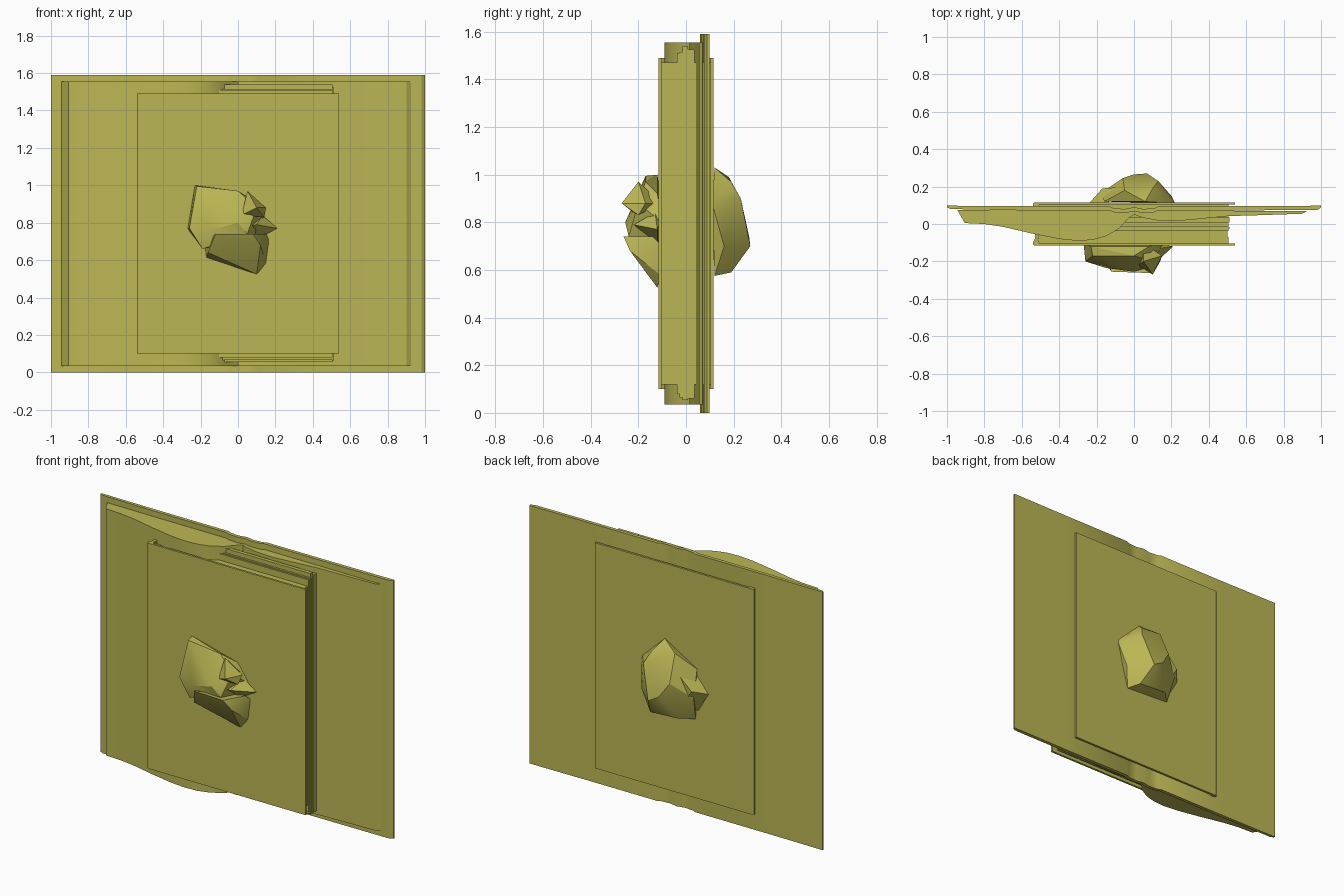
import bpy, bmesh
from mathutils import Vector

mat = bpy.data.materials.new("olive")
mat.diffuse_color = (0.50, 0.47, 0.09, 1)


def finish(bm, name, angle=0.5):
    bmesh.ops.recalc_face_normals(bm, faces=bm.faces)
    me = bpy.data.meshes.new(name)
    bm.to_mesh(me)
    bm.free()
    ob = bpy.data.objects.new(name, me)
    bpy.context.collection.objects.link(ob)
    me.materials.append(mat)
    bpy.ops.object.select_all(action='DESELECT')
    ob.select_set(True)
    bpy.context.view_layer.objects.active = ob
    bpy.ops.object.shade_smooth_by_angle(angle=angle)
    return ob


def extrude(name, pts, z0, z1):
    """Closed xy outline raised from z0 to z1."""
    bm = bmesh.new()
    f = bm.faces.new([bm.verts.new((x, y, z0)) for x, y in pts])
    new = bmesh.ops.extrude_face_region(bm, geom=[f])["geom"]
    bmesh.ops.translate(bm, vec=(0, 0, z1 - z0),
                        verts=[v for v in new if isinstance(v, bmesh.types.BMVert)])
    return finish(bm, name)


def slab(name, x0, x1, y0, y1, z0, z1):
    return extrude(name, [(x0, y0), (x1, y0), (x1, y1), (x0, y1)], z0, z1)


def hull(name, pts):
    bm = bmesh.new()
    for p in pts:
        bm.verts.new(p)
    out = bmesh.ops.convex_hull(bm, input=bm.verts)
    loose = [v for v in bm.verts if not v.link_faces]
    bmesh.ops.delete(bm, geom=loose, context='VERTS')
    return finish(bm, name, 0.45)


# open book: thin cover with a shallow wavy spine
back = [(-1, 0.098), (-0.6, 0.095), (-0.13, 0.095), (-0.11, 0.085), (-0.05, 0.08),
        (0, 0.09), (0.05, 0.08), (0.11, 0.085), (0.13, 0.095), (0.6, 0.095), (1, 0.098)]
front = [(x, y - 0.022) for x, y in reversed(back[1:-1])]
extrude("open_cover", back + [(1, 0.088), (0.98, 0.075)] + front + [(-0.98, 0.08), (-1, 0.09)],
        0, 1.59)

# open book: thick left pages and thin right pages
left = [(-0.945, 0.075), (-0.905, 0.005), (-0.8, 0.0), (-0.7, -0.015), (-0.55, -0.05),
        (-0.4, -0.08), (-0.3, -0.09), (-0.22, -0.085), (-0.15, -0.065), (-0.08, -0.025),
        (-0.03, 0.03), (0, 0.05), (0, 0.072)]
extrude("left_pages", left, 0.035, 1.555)
right = [(0, 0.072), (0, 0.05), (0.05, 0.033), (0.12, 0.02), (0.22, 0.015), (0.33, 0.025),
         (0.5, 0.042), (0.7, 0.048), (0.9, 0.055), (0.925, 0.07)]
extrude("right_pages", right, 0.035, 1.555)

# closed book: two boards and a spine with hinge grooves
for side, name in ((-1, "front"), (1, "back")):
    board = [(-0.53, 0.116), (0.54, 0.116), (0.54, 0.103), (-0.505, 0.103)]
    joint = [(-0.51, 0.09), (-0.525, 0.07), (-0.54, 0.1), (-0.54, 0.11)]
    extrude(f"{name}_board", [(x, y * side) for x, y in board + joint], 0.1, 1.49)
slab("closed_spine", -0.53, -0.51, -0.08, 0.08, 0.1, 1.49)

# closed book: page block and uneven inner sheets
slab("page_block_front", -0.51, 0.505, -0.104, -0.07, 0.12, 1.47)
slab("page_block_middle", -0.51, 0.50, -0.07, -0.035, 0.12, 1.47)
slab("page_block_back", -0.51, 0.505, 0.035, 0.104, 0.12, 1.47)
for i, (y0, y1, z0, z1, x1) in enumerate([(-0.037, -0.027, 0.08, 1.51, 0.505),
                                          (-0.027, -0.015, 0.065, 1.515, 0.51),
                                          (-0.015, 0.008, 0.055, 1.54, 0.505),
                                          (0.008, 0.035, 0.06, 1.525, 0.51)]):
    slab(f"inner_sheet_{i}", -0.5, x1, y0, y1, z0, z1)

# crumpled lump through the middle of the book
hull("lump_front_upper", [
    (-0.27, -0.10, 0.77), (-0.23, -0.12, 1.0), (-0.22, -0.17, 0.995), (0, -0.17, 0.97),
    (0.08, -0.12, 0.92), (0.16, -0.10, 0.80), (0.10, -0.20, 0.88), (-0.26, -0.20, 0.77),
    (-0.15, -0.235, 0.76), (0.0, -0.255, 0.80), (0.05, -0.24, 0.74), (-0.19, -0.2, 0.66),
    (-0.19, -0.08, 0.66), (0.12, -0.08, 0.72)])
hull("lump_front_lower", [
    (-0.18, -0.10, 0.69), (-0.17, -0.10, 0.61), (0.10, -0.12, 0.525), (0.15, -0.11, 0.58),
    (0.17, -0.10, 0.70), (0.15, -0.14, 0.74), (-0.12, -0.255, 0.74), (0.08, -0.262, 0.74),
    (0.12, -0.235, 0.68), (-0.16, -0.2, 0.64)])
hull("lump_shard_side", [
    (0.21, -0.12, 0.77), (0.13, -0.13, 0.84), (0.08, -0.10, 0.84), (0.10, -0.22, 0.79),
    (0.10, -0.12, 0.71), (0.04, -0.2, 0.78)])
hull("lump_shard_top", [
    (0.05, -0.2, 0.97), (0.15, -0.17, 0.88), (0.10, -0.27, 0.88), (0.14, -0.2, 0.83),
    (0.02, -0.22, 0.84), (0.05, -0.1, 0.88)])
hull("lump_back", [
    (0.06, 0.12, 1.03), (-0.05, 0.18, 0.99), (0.10, 0.19, 0.97), (0.22, 0.11, 0.88),
    (0.20, 0.15, 0.83), (0.13, 0.23, 0.90), (-0.06, 0.245, 0.83), (0.07, 0.27, 0.70),
    (0.0, 0.265, 0.74), (-0.16, 0.12, 0.90), (-0.17, 0.17, 0.74), (-0.15, 0.12, 0.59),
    (-0.08, 0.19, 0.6), (0.15, 0.12, 0.575), (0.11, 0.19, 0.59), (0.19, 0.16, 0.70)])
hull("lump_back_shard", [
    (-0.24, 0.11, 0.76), (-0.17, 0.19, 0.79), (-0.10, 0.195, 0.86), (-0.14, 0.11, 0.88),
    (-0.17, 0.11, 0.64), (-0.1, 0.18, 0.68)])
